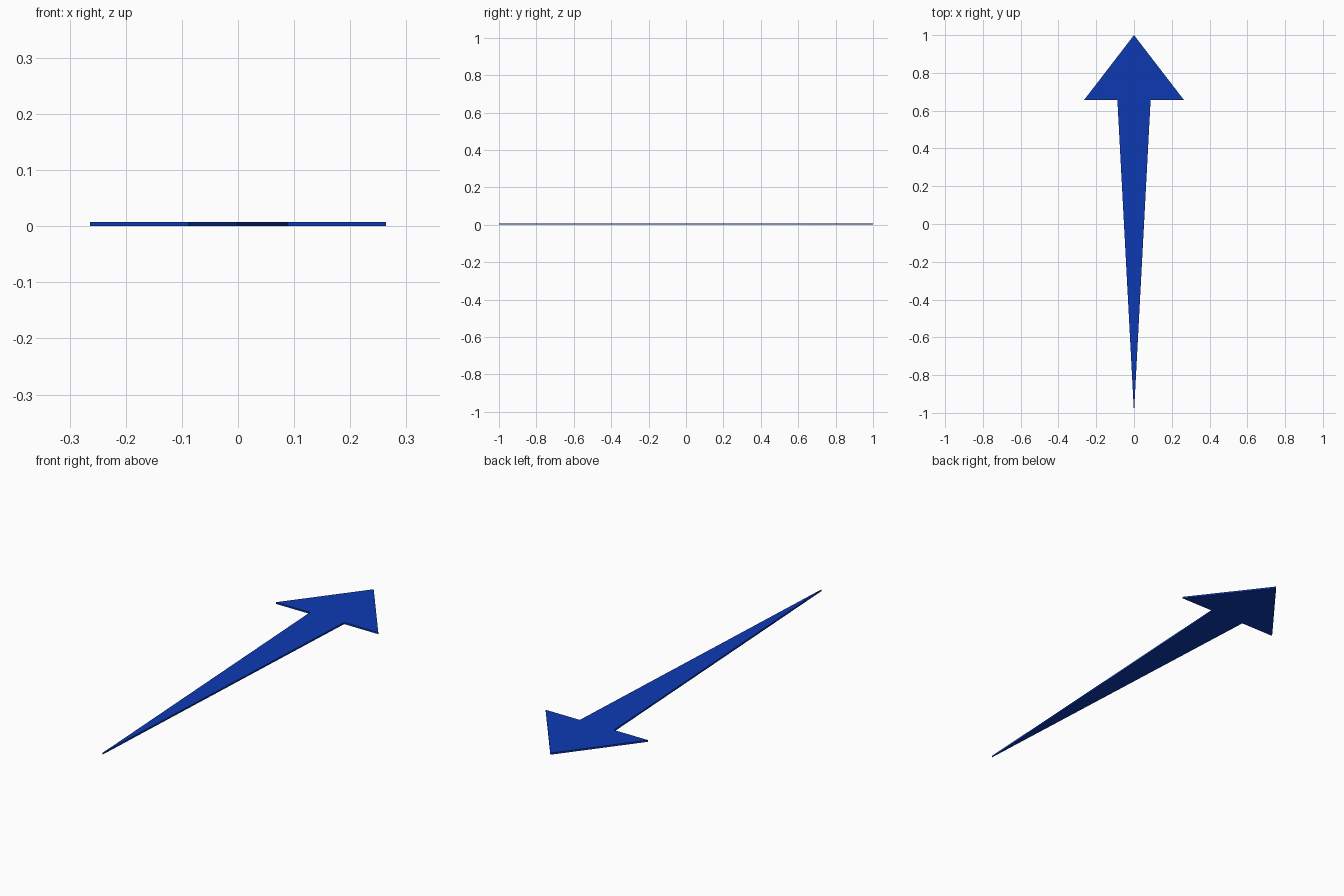
import bpy, bmesh

if "Cube" in bpy.data.objects:
    bpy.data.objects.remove(bpy.data.objects["Cube"])

THICKNESS = 0.008

# Single flat colour
blue = bpy.data.materials.new("blue")
blue.diffuse_color = (0.004, 0.042, 0.45, 1.0)
blue.use_nodes = True
blue.node_tree.nodes["Principled BSDF"].inputs["Base Color"].default_value = blue.diffuse_color

# Right half of the arrow outline, tail to tip; the left half is mirrored
right = [(0.088, 0.657), (0.264, 0.657)]
outline = [(0, -1)] + right + [(0, 1)] + [(-x, y) for x, y in reversed(right)]

# Arrow: flat outline extruded to a thin plate
bm = bmesh.new()
face = bm.faces.new([bm.verts.new((x, y, 0)) for x, y in outline])
top = bmesh.ops.extrude_face_region(bm, geom=[face], use_keep_orig=True)
bmesh.ops.translate(bm, vec=(0, 0, THICKNESS),
                    verts=[g for g in top["geom"] if isinstance(g, bmesh.types.BMVert)])
bmesh.ops.recalc_face_normals(bm, faces=bm.faces)

mesh = bpy.data.meshes.new("arrow")
bm.to_mesh(mesh)
bm.free()
mesh.materials.append(blue)
arrow = bpy.data.objects.new("arrow", mesh)
bpy.context.collection.objects.link(arrow)
